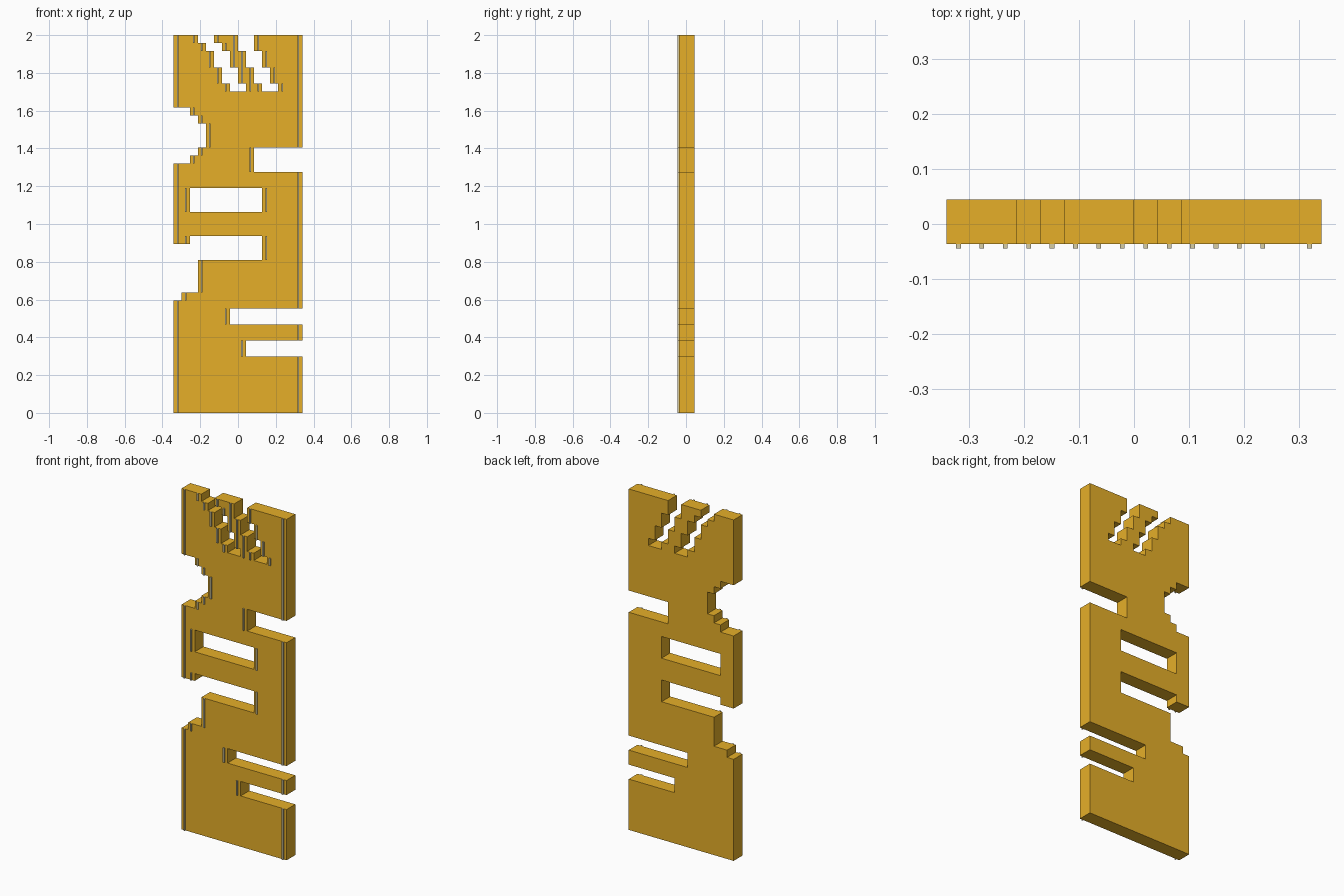
import bpy
import bmesh

if "Cube" in bpy.data.objects:
    bpy.data.objects.remove(bpy.data.objects["Cube"], do_unlink=True)

COLS, ROWS = 16, 47
CELL = 2 / ROWS
FRONT, BACK = -0.0362, 0.0447
RIB_FRONT, RIB_HALF = -0.0447, CELL * 0.1


def material(name, rgb):
    mat = bpy.data.materials.new(name)
    mat.use_nodes = True
    mat.diffuse_color = (*rgb, 1)
    mat.node_tree.nodes["Principled BSDF"].inputs["Base Color"].default_value = (*rgb, 1)
    return mat


def finish(bm, name, mat):
    bmesh.ops.recalc_face_normals(bm, faces=bm.faces)
    mesh = bpy.data.meshes.new(name)
    bm.to_mesh(mesh)
    bm.free()
    mesh.materials.append(mat)
    obj = bpy.data.objects.new(name, mesh)
    bpy.context.collection.objects.link(obj)


def x_at(col):
    return (col - COLS / 2) * CELL


# Openings in the plate: first column, end column, first row, end row
openings = [
    (9, 16, 7, 9), (7, 16, 11, 13),                        # lower right slots
    (0, 1, 14, 15), (0, 3, 15, 19), (0, 11, 19, 21),       # stepped left cut
    (2, 11, 21, 22),
    (2, 11, 25, 28),                                       # window
    (10, 16, 30, 33),                                      # upper right slot
    (0, 4, 33, 36),                                        # stepped left bay
    (8, 10, 45, 47), (3, 5, 46, 47), (4, 6, 45, 46),       # tops of diagonal slots
]
for width, low, high in ((2, 31, 38), (3, 32, 37)):
    openings += [(0, width, low, low + 1), (0, width, high - 1, high)]
for start in (5, 9):
    for step, (low, high) in enumerate(((43, 45), (41, 43), (40, 41))):
        openings.append((start + step, start + step + 2, low, high))


def solid(c, r):
    if not (0 <= c < COLS and 0 <= r < ROWS):
        return False
    return not any(a <= c < b and low <= r < high for a, b, low, high in openings)


# Plate: solid cells welded into a sheet, then extruded to thickness
bm = bmesh.new()
for r in range(ROWS):
    for c in range(COLS):
        if solid(c, r):
            corners = ((c, r), (c + 1, r), (c + 1, r + 1), (c, r + 1))
            bm.faces.new([bm.verts.new((x_at(i), FRONT, j * CELL)) for i, j in corners])
bmesh.ops.remove_doubles(bm, verts=bm.verts, dist=CELL / 100)
sheet = bmesh.ops.extrude_face_region(bm, geom=bm.faces[:], use_keep_orig=True)
moved = [v for v in sheet["geom"] if isinstance(v, bmesh.types.BMVert)]
bmesh.ops.translate(bm, verts=moved, vec=(0, BACK - FRONT, 0))
finish(bm, "plate", material("golden yellow", (0.79, 0.43, 0.022)))

# Ribs: thin upright bars along every vertical edge, half a cell inside it
bm = bmesh.new()


def add_rib(col, low, high):
    cube = bmesh.ops.create_cube(bm, size=1)["verts"]
    for v in cube:
        v.co.x = x_at(col + 0.5) + (RIB_HALF if v.co.x > 0 else -RIB_HALF)
        v.co.y = FRONT if v.co.y > 0 else RIB_FRONT
        v.co.z = (high if v.co.z > 0 else low) * CELL


for c in range(COLS):
    start = None
    for r in range(ROWS + 1):
        edge = solid(c, r) and not (solid(c - 1, r) and solid(c + 1, r))
        if edge and start is None:
            start = r
        elif not edge and start is not None:
            add_rib(c, start, r)
            start = None
finish(bm, "edge_ribs", material("pale beige", (0.68, 0.61, 0.37)))
